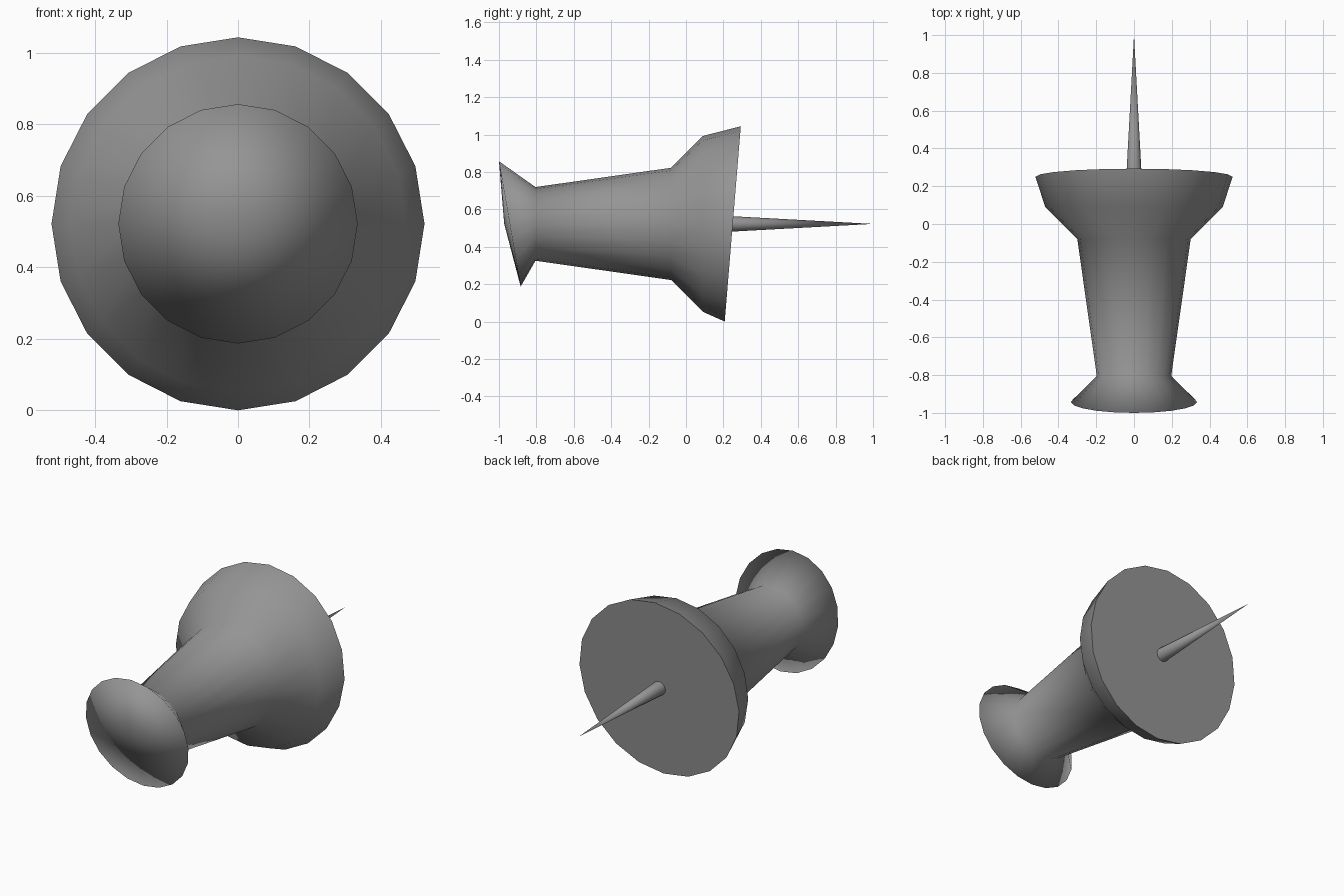
import bpy, bmesh, math

cube = bpy.data.objects.get("Cube")
if cube:
    bpy.data.objects.remove(cube)

AXIS_Z = 0.522


def material(name, rgb):
    mat = bpy.data.materials.new(name)
    mat.use_nodes = True
    mat.diffuse_color = (*rgb, 1)
    mat.node_tree.nodes["Principled BSDF"].inputs["Base Color"].default_value = (*rgb, 1)
    return mat


def lathe(name, rings, sides, front, back, mat):
    """Rings of (y, radius, lean) joined along y; each end is a fan to an apex, or a flat disc."""
    bm = bmesh.new()
    loops = []
    for y, radius, lean in rings:
        loop = []
        for i in range(sides):
            a = math.tau * i / sides
            loop.append(bm.verts.new((radius * math.cos(a), y + lean * math.sin(a),
                                      AXIS_Z + radius * math.sin(a))))
        loops.append(loop)
    for a, b in zip(loops, loops[1:]):
        for i in range(sides):
            j = (i + 1) % sides
            bm.faces.new((a[i], a[j], b[j], b[i]))
    for loop, apex in ((loops[0], front), (loops[-1], back)):
        if apex is None:
            bm.faces.new(loop)
        else:
            tip = bm.verts.new((0, apex, AXIS_Z))
            for i in range(sides):
                bm.faces.new((loop[i], loop[(i + 1) % sides], tip))
    bmesh.ops.recalc_face_normals(bm, faces=bm.faces)
    # End discs stay flat, everything else is smooth
    for f in bm.faces:
        f.smooth = len(f.verts) < 5
        if not f.smooth:
            for e in f.edges:
                e.smooth = False
    mesh = bpy.data.meshes.new(name)
    bm.to_mesh(mesh)
    bm.free()
    mesh.materials.append(mat)
    obj = bpy.data.objects.new(name, mesh)
    bpy.context.collection.objects.link(obj)
    return obj


grey = material("grey", (0.3, 0.3, 0.3))

# Handle: tilted domed head, tapered grip, flared collar with a tilted flat base
handle_rings = [(-0.942, 0.335, -0.058), (-0.805, 0.197, 0), (-0.08, 0.3, 0),
                (0.09, 0.47, 0), (0.25, 0.522, 0.043)]
lathe("pin_handle", handle_rings, 20, -0.972, None, grey)

# Needle
lathe("pin_needle", [(0.23, 0.042, 0)], 12, None, 1.0, grey)
